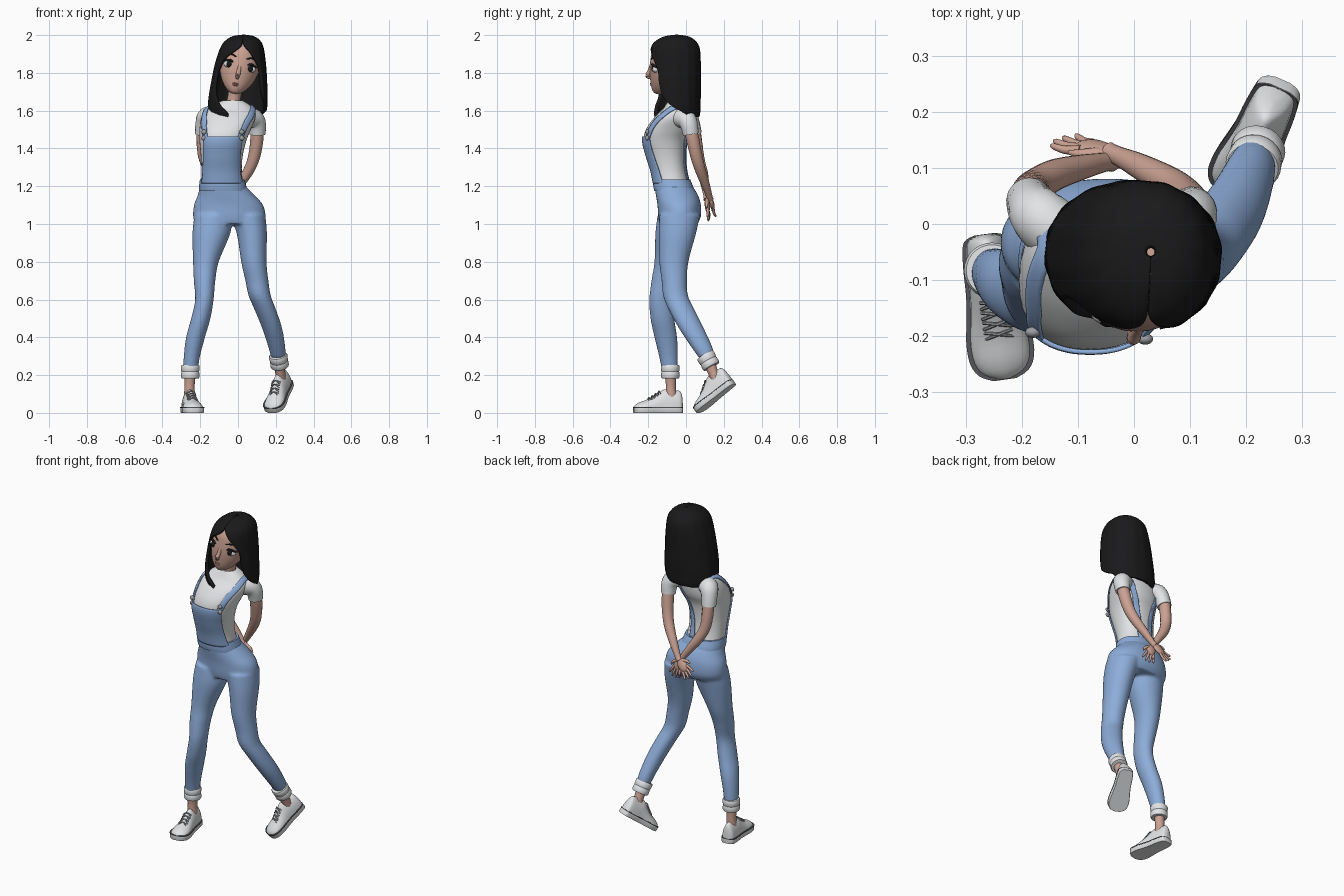
import bpy, bmesh, math
from mathutils import Vector as V, Matrix as M

if "Cube" in bpy.data.objects:
    bpy.data.objects.remove(bpy.data.objects["Cube"])

def mat(name, c):
    m = bpy.data.materials.new(name)
    m.diffuse_color = (*c, 1)
    m.use_nodes = True
    m.node_tree.nodes["Principled BSDF"].inputs["Base Color"].default_value = m.diffuse_color
    return m

DENIM = mat("denim blue", (0.27, 0.42, 0.70))
WHITE = mat("cotton white", (0.76, 0.77, 0.78))
SKIN = mat("skin", (0.60, 0.36, 0.29))
BLACK = mat("hair black", (0.010, 0.010, 0.011))
GREY = mat("metal grey", (0.33, 0.34, 0.36))
DARK = mat("trim dark grey", (0.09, 0.09, 0.10))
LIP = mat("lip rose", (0.47, 0.22, 0.19))
I = M.Identity(4)

def finish(name, bm, material, xf=I):
    bmesh.ops.remove_doubles(bm, verts=bm.verts, dist=1e-5)
    bmesh.ops.recalc_face_normals(bm, faces=bm.faces)
    me = bpy.data.meshes.new(name)
    bm.to_mesh(me)
    bm.free()
    me.transform(xf)
    me.materials.append(material)
    ob = bpy.data.objects.new(name, me)
    bpy.context.collection.objects.link(ob)
    bpy.ops.object.select_all(action='DESELECT')
    ob.select_set(True)
    bpy.context.view_layer.objects.active = ob
    bpy.ops.object.shade_smooth_by_angle(angle=math.radians(50))
    return ob

def skin_rings(name, lofts, material, xf=I, closed=True):
    """Bridge each list of rings into a surface; closed ones get end caps."""
    bm = bmesh.new()
    for rings in lofts:
        vs = [[bm.verts.new(p) for p in r] for r in rings]
        n = len(vs[0])
        for a, b in zip(vs, vs[1:]):
            for i in range(n if closed else n - 1):
                j = (i + 1) % n
                bm.faces.new((a[i], a[j], b[j], b[i]))
        if closed:
            bm.faces.new(vs[0])
            bm.faces.new(vs[-1])
    return finish(name, bm, material, xf)

def spline(rows, n=5):
    """Catmull-Rom through rows of numbers."""
    out = []
    for i in range(len(rows) - 1):
        a, b, c, d = (rows[max(0, min(len(rows) - 1, i + k))] for k in (-1, 0, 1, 2))
        for s in range(n):
            t = s / n
            out.append([q + .5 * t * (r - p + t * (2*p - 5*q + 4*r - w + t * (3*(q - r) + w - p)))
                        for p, q, r, w in zip(a, b, c, d)])
    return out + [list(rows[-1])]

def oval(row, a0=0, a1=360, n=40, off=0, k=.88, ridge=0):
    """Horizontal oval section, angles run from the front (-y) towards +x."""
    x, y, z, rx, ry = row[:5]
    full, pts = (a1 - a0 == 360), []
    for i in range(n):
        t = math.radians(a0 + (a1 - a0) * i / (n if full else n - 1))
        s, c = math.sin(t), math.cos(t)
        f = 1 + ridge * math.sin(16 * t)
        pts.append(V((x + (rx + off) * f * math.copysign(abs(s) ** k, s),
                      y - (ry + off) * f * math.copysign(abs(c) ** k, c), z)))
    return pts

def body(rows, n=5, **kw):
    return [oval(r, **kw) for r in spline(rows, n)]

def tube(name, rows, material, xf=I, n=4, seg=16):
    """Round limb along a path of (x, y, z, radius)."""
    rows, rings = spline(rows, n), []
    for i, r in enumerate(rows):
        t = V(rows[min(i + 1, len(rows) - 1)][:3]) - V(rows[max(i - 1, 0)][:3])
        q = t.to_track_quat('Z', 'Y')
        rings.append([V(r[:3]) + q @ V((r[3] * math.cos(a), r[3] * math.sin(a), 0))
                      for a in (2 * math.pi * k / seg for k in range(seg))])
    return skin_rings(name, [rings], material, xf)

def ball(name, loc, rad, material, xf=I):
    bm = bmesh.new()
    bmesh.ops.create_uvsphere(bm, u_segments=20, v_segments=12, radius=1)
    return finish(name, bm, material, xf @ M.Translation(loc) @ M.Diagonal((*rad, 1)))

# trousers: hips and both legs fused
hips = [(-.08, -.066, 1.2, .121, .101), (-.062, -.047, 1.15, .152, .112), (-.05, -.036, 1.1, .183, .115),
        (-.046, -.034, 1.04, .192, .113), (-.046, -.04, 1.0, .18, .1)]
leg_a = [(-.13, -.05, 1.05, .1, .1), (-.141, -.068, .95, .1, .094), (-.17, -.09, .8, .068, .077),
         (-.177, -.115, .7, .057, .068), (-.178, -.132, .6, .049, .062), (-.197, -.125, .5, .051, .063),
         (-.225, -.107, .4, .05, .06), (-.244, -.093, .3, .043, .05), (-.252, -.085, .22, .038, .042)]
leg_b = [(.05, -.033, 1.05, .095, .108), (.073, -.045, .95, .08, .098), (.084, -.064, .8, .067, .077),
         (.1, -.062, .7, .061, .067), (.115, -.055, .62, .059, .066), (.143, -.025, .55, .057, .068),
         (.18, .027, .45, .053, .066), (.205, .083, .35, .045, .056), (.214, .112, .29, .038, .042)]
pants = skin_rings("trousers", [body(hips, k=.95), body(leg_a, k=1), body(leg_b, k=1)], DENIM)
rm = pants.modifiers.new("fuse", 'REMESH')
rm.mode, rm.voxel_size, rm.use_smooth_shade = 'VOXEL', .008, True
sm = pants.modifiers.new("soften", 'SMOOTH')
sm.iterations, sm.factor = 6, .5
skin_rings("waistband", [body([(-.078, -.062, 1.175, .128, .106), (-.081, -.068, 1.2, .125, .105),
                               (-.084, -.076, 1.235, .118, .099)])], DENIM)

# shirt body
chest = [(-.083, -.072, 1.2, .113, .092), (-.087, -.09, 1.28, .107, .09), (-.086, -.105, 1.36, .111, .1),
         (-.08, -.11, 1.44, .124, .114), (-.068, -.092, 1.5, .136, .12), (-.052, -.067, 1.56, .143, .104),
         (-.043, -.046, 1.605, .13, .08), (-.034, -.045, 1.635, .09, .06), (-.028, -.047, 1.655, .05, .046)]
shirt = skin_rings("shirt", [body(chest)], WHITE)

# bib: front patch of the shirt surface, pushed out
bib_rows = [r for r in spline(chest, 8) if 1.21 < r[2] < 1.465]
arcs = [64 - 16 * (r[2] - 1.21) / .25 for r in bib_rows]
bib = skin_rings("bib", [[oval(r, -a, a, 30, .005) for r, a in zip(bib_rows, arcs)]], DENIM, closed=False)
bib.modifiers.new("cloth", 'SOLIDIFY').thickness = .008
bib.modifiers["cloth"].offset = 0

# straps laid on the shirt, with buckles
def strap(name, path):
    rows = spline(path, 6)
    rings = []
    for i, p in enumerate(rows):
        t = V(rows[min(i + 1, len(rows) - 1)]) - V(rows[max(i - 1, 0)])
        out = V(p) - V((-.06, -.07, min(p[2], 1.5)))
        side = t.cross(out).normalized() * .017
        rings.append([V(p) + side * s for s in (-1, -.5, 0, .5, 1)])
    ob = skin_rings(name, [rings], DENIM, closed=False)
    w = ob.modifiers.new("lay", 'SHRINKWRAP')
    w.target, w.offset, w.wrap_mode = shirt, .008, 'ABOVE_SURFACE'
    ob.modifiers.new("cloth", 'SOLIDIFY').thickness = .006

strap("strap_left", [(.015, -.21, 1.45), (.04, -.18, 1.52), (.07, -.12, 1.58), (.085, -.045, 1.625),
                     (.06, .025, 1.58), (.02, .03, 1.5), (-.03, .01, 1.38), (-.05, .005, 1.23)])
strap("strap_right", [(-.175, -.2, 1.45), (-.183, -.17, 1.52), (-.178, -.11, 1.58), (-.162, -.04, 1.63),
                      (-.16, .025, 1.58), (-.15, .03, 1.5), (-.125, .01, 1.38), (-.11, .005, 1.23)])
for x, y in ((.02, -.205), (-.18, -.193)):
    for dz in (1.455, 1.487):
        ball("buckle", (x, y, dz), (.014, .01, .013), GREY)

# sleeves, arms and hands
tube("sleeve_left", [(.05, -.03, 1.565, .055), (.085, 0, 1.555, .053), (.102, .016, 1.525, .047),
                     (.103, .026, 1.475, .042)], WHITE)
tube("sleeve_right", [(-.13, -.02, 1.57, .055), (-.165, .01, 1.565, .053), (-.18, .028, 1.53, .046),
                      (-.187, .043, 1.475, .041)], WHITE)
tube("arm_left", [(.1, .02, 1.52, .034), (.1, .035, 1.45, .035), (.086, .055, 1.36, .032), (.06, .075, 1.29, .029),
                  (.01, .103, 1.21, .023), (-.03, .122, 1.15, .017), (-.045, .128, 1.132, .018)], SKIN)
tube("arm_right", [(-.185, .04, 1.52, .034), (-.186, .055, 1.42, .033), (-.175, .068, 1.34, .031), (-.14, .088, 1.27, .028),
                   (-.09, .102, 1.2, .022), (-.052, .11, 1.145, .017), (-.04, .111, 1.128, .018)], SKIN)

def hand(side, wrist, d, across):
    w, d, a = V(wrist), V(d).normalized(), V(across).normalized()
    nrm = d.cross(a)
    xf = M((a, nrm, d)).transposed().to_4x4()
    ball("palm_" + side, (0, 0, .035), (.029, .014, .042), SKIN, M.Translation(w) @ xf)
    for i, ln in enumerate((.05, .06, .056, .044)):
        o = (i - 1.5) * .014
        p = [w + a * o + d * .055, w + a * o * 1.4 + d * (.06 + ln * .5) + nrm * .004, w + a * o * 1.7 + d * (.06 + ln)]
        tube("finger_" + side, [(*p[0], .0085), (*p[1], .0075), (*p[2], .005), (*(p[2] + d * .004), .001)], SKIN, n=3, seg=8)
    p = [w + d * .015 - a * .015, w + d * .04 - a * .038, w + d * .065 - a * .045]
    tube("thumb_" + side, [(*p[0], .011), (*p[1], .009), (*p[2], .004)], SKIN, n=3, seg=8)

hand("left", (-.042, .127, 1.135), (-.105, .027, -.085), (.5, .25, -.75))
hand("right", (-.04, .111, 1.132), (.035, .006, -.1), (-.9, .1, -.3))

# cuffs and ankles
def cuff(name, c, axis):
    c, ax = V(c), V(axis).normalized()
    prof = ((-.037, .038), (-.036, .046), (-.028, .05), (-.004, .048), (.0, .046), (.004, .048), (.028, .049), (.035, .045), (.036, .038))
    tube(name, [(*(c + ax * h), r) for h, r in prof], WHITE, n=1, seg=28)

cuff("cuff_right", (-.253, -.083, .218), (0, 0, -1))
cuff("cuff_left", (.217, .119, .275), (.15, .48, -.86))
tube("ankle_right", [(-.253, -.083, .22, .032), (-.256, -.08, .15, .027), (-.257, -.08, .08, .03)], SKIN)
tube("ankle_left", [(.217, .12, .27, .032), (.224, .145, .21, .027), (.228, .17, .15, .03)], SKIN)

# shoes: sole, dark line, upper and laces, built flat then posed
SEC = [(.06, .012, .075), (.054, .028, .105), (.04, .036, .118), (.0, .04, .12), (-.035, .041, .124), (-.06, .043, .112),
       (-.095, .048, .088), (-.13, .053, .07), (-.165, .051, .058), (-.188, .038, .046), (-.2, .014, .034)]

def shoe(side, xf):
    sec = spline(SEC, 3)
    upper = [[V((w * math.cos(a) * (1 - .28 * max(math.sin(a), 0) ** 2), y,
                 .02 + (h - .02) * max(math.sin(a), 0) ** .75)) for a in (2 * math.pi * i / 28 for i in range(28))]
             for y, w, h in sec]
    skin_rings("shoe_upper_" + side, [upper], WHITE, xf)
    def outline(z, g):
        s = [(w + g, y * (1 + g)) for y, w, h in sec]
        return [V((w, y, z)) for w, y in s] + [V((-w, y, z)) for w, y in reversed(s)]
    skin_rings("sole_" + side, [[outline(0, .002), outline(.004, .005), outline(.026, .005)]], WHITE, xf)
    skin_rings("sole_line_" + side, [[outline(.026, .0065), outline(.031, .0065)]], DARK, xf)
    for y, z in ((-.06, .116), (-.078, .104), (-.096, .092), (-.114, .081)):
        for s in (1, -1):
            tube("lace_" + side, [(-.025 * s, y, z - .014, .003), (0, y - .006, z, .003),
                                  (.025 * s, y - .012, z - .02, .003)], GREY, xf, n=3, seg=6)

shoe("right", M.Translation((-.258, -.078, 0)) @ M.Rotation(math.radians(8), 4, 'Z'))
R = M.Rotation(math.radians(-24), 4, 'Z') @ M.Rotation(math.radians(36), 4, 'X')
shoe("left", M.Translation(V((.182, .068, .002)) - R @ V((0, -.195, 0))) @ R)

# neck and head
tube("neck", [(-.03, -.047, 1.61, .044), (-.022, -.052, 1.66, .036), (-.008, -.062, 1.74, .037)], SKIN)
H = M.Translation((.006, -.07, 1.82)) @ M.Rotation(math.radians(12), 4, 'Y')
skull = [(0, -.07, -.134, .012, .014), (0, -.066, -.124, .034, .036), (0, -.05, -.095, .064, .064),
         (0, -.032, -.05, .09, .088), (0, -.016, 0, .104, .106), (0, -.004, .05, .108, .114),
         (0, 0, .1, .098, .108), (0, 0, .14, .068, .078), (0, 0, .16, .02, .02)]
skin_rings("head", [body(skull, k=1)], SKIN, H)
tube("nose", [(0, -.112, .025, .009), (0, -.124, -.012, .011), (0, -.134, -.036, .012), (0, -.12, -.05, .006)], SKIN, H)
ball("upper_lip", (-.002, -.111, -.078), (.021, .009, .005), LIP, H)
ball("lower_lip", (-.002, -.11, -.087), (.017, .01, .006), LIP, H)
for s in (-1, 1):
    ball("eye_white", (.058 * s, -.09, .014), (.029, .019, .02), WHITE, H @ M.Rotation(0, 4, 'Z'))
    ball("iris", (.056 * s, -.098, .015), (.019, .016, .019), BLACK, H)
    tube("lashes", [(.03 * s, -.109, .024, .003), (.055 * s, -.108, .037, .006), (.078 * s, -.092, .03, .006),
                    (.092 * s, -.075, .026, .002)], BLACK, H, seg=8)
    tube("eyebrow", [(.028 * s, -.115, .06, .003), (.055 * s, -.104, .07, .0045), (.082 * s, -.08, .062, .002)], BLACK, H, seg=8)

# hair: one open shell, the last two numbers are the face opening to each side
hair = [(.03, -.05, 1.993, .008, .008, 0, 0), (.028, -.05, 1.985, .055, .06, 0, 0), (.025, -.055, 1.962, .088, .1, 0, 0),
        (.021, -.058, 1.93, .106, .121, 8, 12), (.016, -.06, 1.88, .119, .128, 40, 32), (.011, -.06, 1.82, .13, .129, 58, 50),
        (.006, -.06, 1.75, .139, .129, 60, 54), (.001, -.058, 1.68, .146, .127, 52, 62), (-.002, -.055, 1.625, .148, .122, 36, 82),
        (-.004, -.052, 1.59, .142, .118, 22, 108), (-.006, -.05, 1.57, .128, .112, 18, 128)]
locks = skin_rings("hair", [[oval(r, max(r[6], .1), 360 - max(r[5], .1), 72, k=.93, ridge=.008)
                             for r in spline(hair, 5)]], BLACK, closed=False)
locks.modifiers.new("volume", 'SOLIDIFY').thickness = .018
locks.modifiers["volume"].offset = 0
